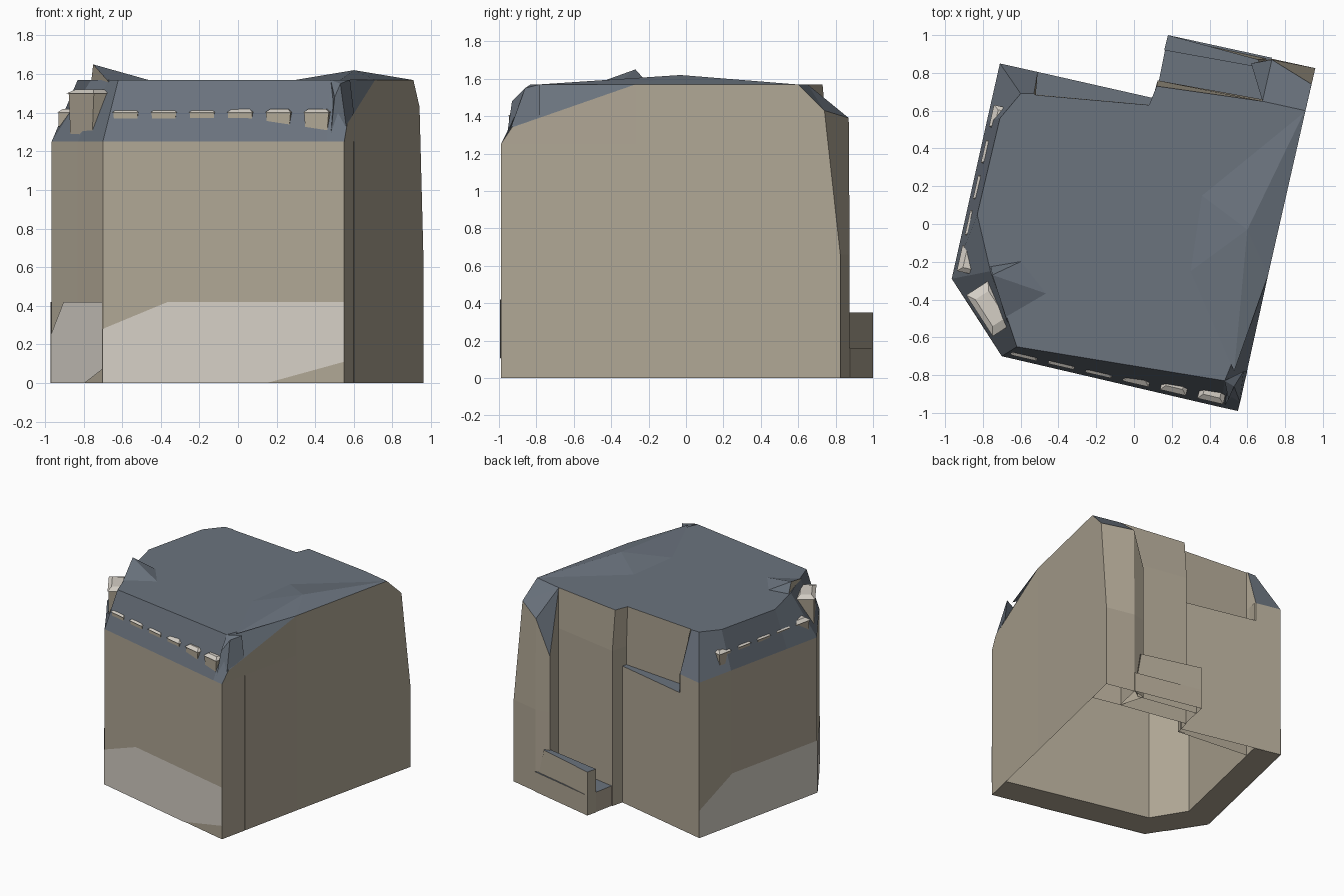
import bpy
import bmesh
from mathutils import Vector

default = bpy.data.objects.get("Cube")
if default:
    bpy.data.objects.remove(default, do_unlink=True)


def material(name, colour):
    mat = bpy.data.materials.new(name)
    mat.use_nodes = True
    mat.diffuse_color = (*colour, 1)
    mat.node_tree.nodes["Principled BSDF"].inputs["Base Color"].default_value = (*colour, 1)
    return mat


MATERIALS = [
    material("warm stone", (.43, .38, .295)),
    material("slate roof", (.145, .172, .208)),
    material("pale plaster", (.66, .62, .56)),
]
STONE, SLATE, PALE = range(len(MATERIALS))


def add_object(name, bm, fix_normals=True):
    if fix_normals:
        bmesh.ops.recalc_face_normals(bm, faces=bm.faces[:])
    mesh = bpy.data.meshes.new(name)
    bm.to_mesh(mesh)
    bm.free()
    for mat in MATERIALS:
        mesh.materials.append(mat)
    obj = bpy.data.objects.new(name, mesh)
    bpy.context.scene.collection.objects.link(obj)
    return obj


def at_height(points, z):
    return [(*p[:2], z) for p in points]


def add_face(bm, verts, colour):
    face = bm.faces.new(verts)
    face.material_index = colour
    return face


def bridge(bm, low, high, colour_of, closed=True):
    """Join two vertex rings with quads coloured by segment."""
    count = len(low)
    for i in range(count if closed else count - 1):
        j = (i + 1) % count
        add_face(bm, (low[i], low[j], high[j], high[i]), colour_of(i))


def loft(name, low, high, side=STONE, cap=SLATE):
    bm = bmesh.new()
    rings = [[bm.verts.new(p) for p in ring] for ring in (low, high)]
    bridge(bm, *rings, lambda i: side)
    cap_face = add_face(bm, rings[1], cap)
    bmesh.ops.triangulate(bm, faces=[cap_face])
    return add_object(name, bm)


def fan(name, apex, base, colour_of):
    """Faceted hump rising from a base ring to one point."""
    bm = bmesh.new()
    tip = bm.verts.new(apex)
    ring = [bm.verts.new(p) for p in base]
    for i, v in enumerate(ring):
        add_face(bm, (v, ring[(i + 1) % len(ring)], tip), colour_of(i))
    add_object(name, bm)


# Street corners, eaves and roof height
A, B, C, D = (.55, -.99), (-.70, -.70), (-.965, -.29), (-.71, .85)
EAVE, TOP = 1.25, 1.57

# Eave outline paired with the roof edge above it
eave_and_edge = [
    (A, (.565, -.93)),
    ((.46, -.97), (.48, -.83)),
    (B, (-.62, -.65)),
    ((-.83, -.495), (-.67, -.5)),
    (C, (-.76, -.25)),
    ((-.90, 0), (-.83, .05)),
    ((-.78, .54), (-.71, .56)),
    (D, (-.6, .69)),
    ((-.51, .805), (-.53, .69)),
    ((-.52, .685), (-.52, .683)),
    ((.09, .63), (.08, .63)),
    ((.125, .76), (.12, .73)),
    ((.68, .66), (.68, .65)),
    ((.908, .6), (.908, .6)),
    ((.71, -.27), (.71, -.27)),
]
eave = [pair[0] for pair in eave_and_edge]
edge = at_height([pair[1] for pair in eave_and_edge], TOP)
edge[0] = (*edge[0][:2], 1.34)

# Main building: open-bottomed walls, mansard slopes, flat roof
bm = bmesh.new()
ground, mid, upper = [
    [bm.verts.new(p) for p in ring]
    for ring in (at_height(eave, 0), at_height(eave, EAVE), edge)
]
bridge(bm, ground, mid, lambda i: STONE)
bridge(bm, mid, upper, lambda i: SLATE if i < 8 else STONE)
flat = add_face(bm, upper[1:], SLATE)
add_face(bm, (upper[-1], upper[0], upper[1]), SLATE)
bmesh.ops.triangulate(bm, faces=[flat])
add_object("main_building", bm)

# Thick street walls: bottom rim and inner faces
outer = [A, B, C, D]
inner = [(.60, -.77), (-.565, -.50), (-.73, -.23), (-.50, .80)]
bm = bmesh.new()
rim_out, rim_in, inner_top = [
    [bm.verts.new(p) for p in ring]
    for ring in (at_height(outer, 0), at_height(inner, 0), at_height(inner, EAVE))
]
bridge(bm, rim_out, rim_in, lambda i: STONE, closed=False)
bridge(bm, rim_in, inner_top, lambda i: STONE, closed=False)
add_object("inner_street_walls", bm)

# Lower rear block with its ledge
ledge = [(-.51, .805), (.105, .666), (.09, .62), (-.52, .68)]
loft("rear_ledge_block", at_height(ledge, 0), at_height(ledge, 1.1))

# Rear wing with sloped corner roof
wing = [(.908, .6), (.96, .825), (.73, .875), (.62, .85), (.68, .65)]
wing_top = [(.908, .6, TOP), (.94, .74, 1.43), (.73, .87, 1.39), (.62, .85, 1.11), (.68, .65, TOP)]
loft("rear_wing_base", at_height(wing, 0), at_height(wing, .66))
loft("rear_wing_upper", at_height(wing, .66), wing_top)

# Small rear yard and its parapet
yard = [(.13, .75), (.18, 1.0), (.73, .88), (.68, .65)]
loft("yard_floor", at_height(yard, 0), at_height(yard, .16))
parapet = [(.18, 1.0), (.73, .88), (.66, .83), (.16, .92)]
parapet_top = [(.18, 1.0), (.66, .87), (.66, .83), (.16, .92)]
loft("yard_parapet", at_height(parapet, 0), at_height(parapet_top, .35))

# Irregular roof humps
hump = [(.9, .59), (.71, -.27), (.53, -.78), (.3, -.25), (.36, .15)]
fan("roof_hump", (.6, -.03, 1.62), at_height(hump, TOP), lambda i: SLATE)
spike = [(-.43, -.38), (-.67, -.52), (-.76, -.22), (-.58, -.19)]
fan("roof_spike", (-.75, -.27, 1.65), at_height(spike, 1.56),
    lambda i: STONE if i == 1 else SLATE)
loft("roof_corner_fold",
     [(.48, -.96, 1.28), (.56, -.94, 1.33), (.60, -.78, 1.4), (.48, -.8, 1.4)],
     [(.5, -.93, 1.48), (.53, -.86, 1.55), (.58, -.78, TOP), (.48, -.83, TOP)], SLATE)


def dormer(name, start, end, along, width, depth, bottom, top):
    """Flared window box with a pale cap, set behind a wall line."""
    a, b = Vector(start), Vector(end)
    run = (b - a).normalized()
    inward = Vector((run.y, -run.x))
    centre = a.lerp(b, along) + inward * .025

    def ring(half, back, z, front=0):
        corners = [(-half, front), (half, front), (half, back), (-half, back)]
        return [(*(centre + run * s + inward * d), z) for s, d in corners]

    half = width / 2
    loft(name, ring(half * .85, depth, bottom), ring(half, depth, top), STONE, PALE)
    loft(name + "_cap", ring(half * 1.08, depth, top, -.008),
         ring(half * .7, depth * .8, top + .02, .02), PALE, PALE)


# Dormer rows along both streets and the larger corner one
for i in range(6):
    dormer(f"front_dormer_{i + 1}", A, B, .12 + i * .158, .13, .1, EAVE + .02, 1.4)
for i in range(5):
    dormer(f"side_dormer_{i + 1}", C, D, .1 + i * .165, .13 - i * .005,
           .1 - i * .012, EAVE + .02, 1.4)
dormer("corner_dormer", B, C, .5, .24, .13, EAVE, 1.5)


def plinth(name, start, end, outline):
    """Thin pale plate on a wall, outlined by (fraction along, height)."""
    a, b = Vector(start), Vector(end)
    run = (b - a).normalized()
    outward = Vector((-run.y, run.x)) * .005
    bm = bmesh.new()
    verts = [bm.verts.new((*(a.lerp(b, s) + outward), z)) for s, z in outline]
    face = add_face(bm, verts, PALE)
    face.normal_update()
    if face.normal.xy.dot(outward) < 0:
        face.normal_flip()
    add_object(name, bm, fix_normals=False)


# Pale street-level bands
plinth("front_plinth", A, B, [(0, .11), (.32, 0), (1, 0), (1, .28), (.73, .42), (0, .42)])
plinth("corner_plinth", B, C, [(0, .07), (.34, 0), (1, 0), (1, .25), (.75, .42), (0, .42)])
plinth("side_plinth", C, D, [(0, 0), (1, 0), (1, .22), (.72, .42), (0, .42)])
